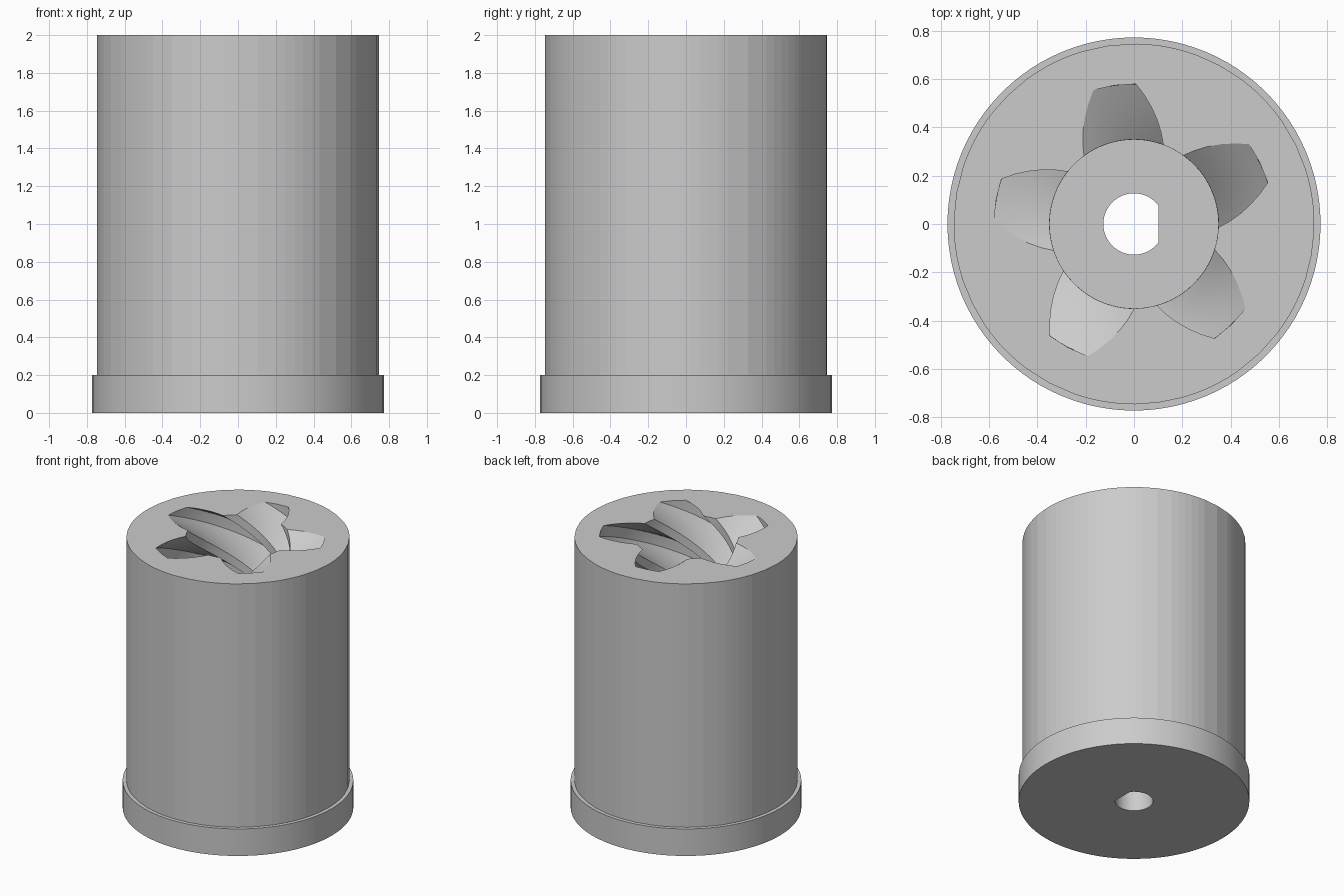
import bpy, bmesh
from math import radians, cos, sin

cube = bpy.data.objects.get("Cube")
if cube:
    bpy.data.objects.remove(cube, do_unlink=True)

grey = bpy.data.materials.new("plain grey")
grey.use_nodes = True
grey.diffuse_color = (0.6, 0.6, 0.6, 1)
grey.node_tree.nodes["Principled BSDF"].inputs["Base Color"].default_value = (0.6, 0.6, 0.6, 1)

HEIGHT, BASE_TOP = 2.0, 0.2
BODY_R, BASE_R = 0.747, 0.773
TEETH, ROOT_R, TIP_R = 5, 0.35, 0.58
ROOT_HALF, TIP_HALF = 28.3, 8.8      # half widths of a groove in degrees
TWIST = 220                          # degrees of twist per unit of height


def ring(polar, z, turn=0):
    """Points of one outline given as (degrees, radius) pairs."""
    return [(r * cos(radians(a + turn)), r * sin(radians(a + turn)), z) for a, r in polar]


def skin(name, rings, closed=False):
    """Join successive outlines with quads."""
    bm = bmesh.new()
    loops = [[bm.verts.new(p) for p in pts] for pts in rings]
    n = len(loops[0])
    pairs = list(zip(loops, loops[1:]))
    if closed:
        pairs.append((loops[-1], loops[0]))
    for a, b in pairs:
        for i in range(n):
            j = (i + 1) % n
            bm.faces.new((a[i], a[j], b[j], b[i]))
    mesh = bpy.data.meshes.new(name)
    bm.to_mesh(mesh)
    bm.free()
    mesh.materials.append(grey)
    obj = bpy.data.objects.new(name, mesh)
    bpy.context.collection.objects.link(obj)
    bpy.ops.object.select_all(action="DESELECT")
    obj.select_set(True)
    bpy.context.view_layer.objects.active = obj
    bpy.ops.object.shade_smooth_by_angle(angle=radians(30))
    return obj


# Base disc with a D-shaped shaft hole
angles = [i * 3.75 for i in range(96)]
round_rim = [(a, BASE_R) for a in angles]
d_hole = [(a, min(0.127, 0.102 / max(cos(radians(a)), 0.01))) for a in angles]
skin("base", [ring(d_hole, BASE_TOP), ring(d_hole, 0),
              ring(round_rim, 0), ring(round_rim, BASE_TOP)], closed=True)

# Outline of the five-grooved cavity
STEPS = 5
flank = [(ROOT_HALF + (TIP_HALF - ROOT_HALF) * k / STEPS,
          ROOT_R + (TIP_R - ROOT_R) * k / STEPS) for k in range(STEPS + 1)]
groove = [(-36, ROOT_R)] + [(-a, r) for a, r in flank]
groove += [(0, TIP_R)] + flank[::-1]
cavity = [(98 + 360 / TEETH * t + a, r) for t in range(TEETH) for a, r in groove]
barrel = [(a, BODY_R) for a, r in cavity]

# Barrel wall, top face and the helical cavity running down to the base
SLICES = 110
rings = [ring(barrel, BASE_TOP), ring(barrel, HEIGHT)]
for s in range(SLICES + 1):
    drop = (HEIGHT - BASE_TOP) * s / SLICES
    rings.append(ring(cavity, HEIGHT - drop, -TWIST * drop))
body = skin("body", rings)

# Outer wall keeps its facets
for face in body.data.polygons:
    if face.center.xy.length > BODY_R - 0.02:
        face.use_smooth = False
